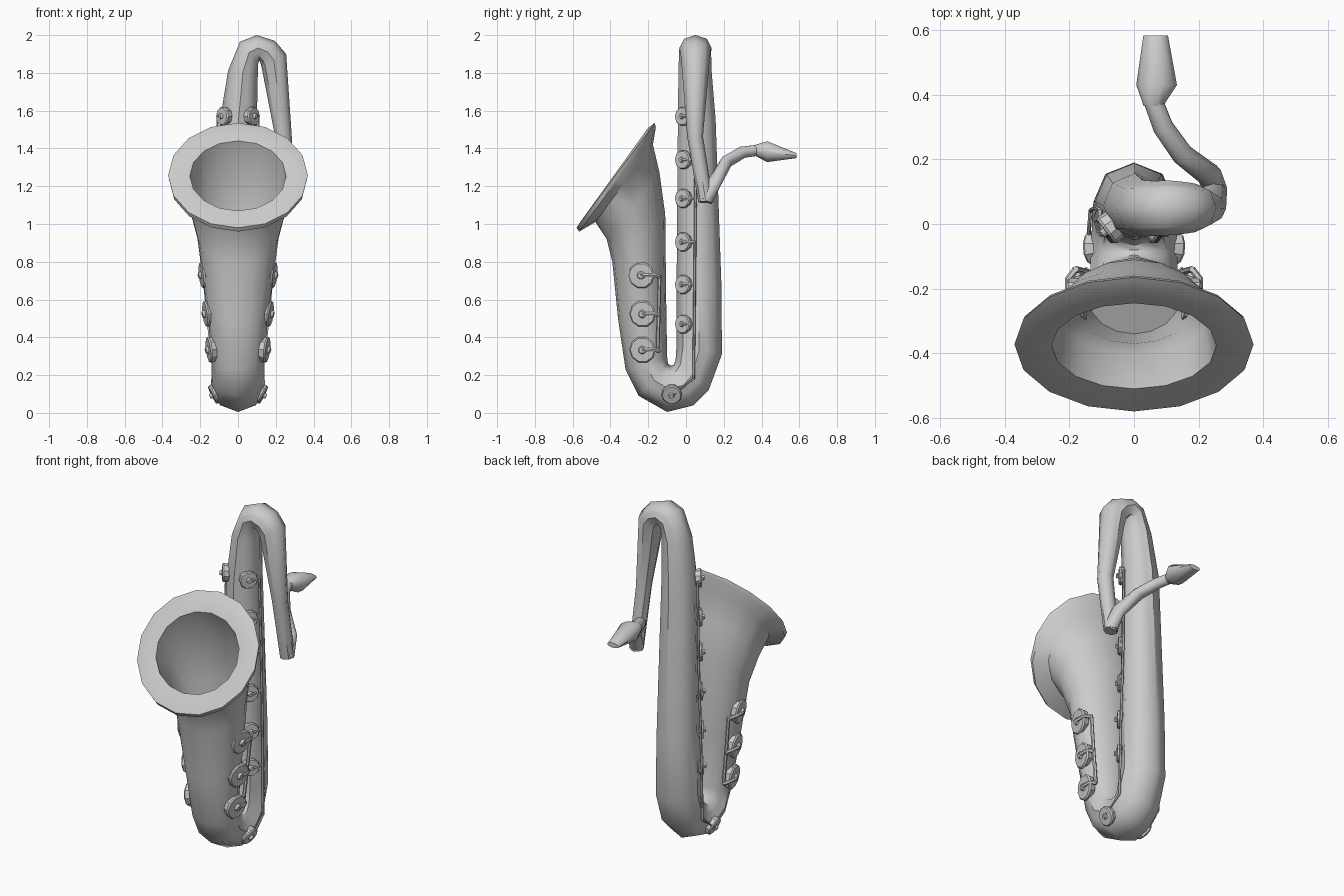
import bpy, bmesh
from math import cos, sin, pi, radians
from mathutils import Vector as V

cube = bpy.data.objects.get("Cube")
if cube:
    bpy.data.objects.remove(cube, do_unlink=True)

grey = bpy.data.materials.new("plain grey")
grey.use_nodes = True
grey.diffuse_color = (0.6, 0.6, 0.6, 1)
grey.node_tree.nodes["Principled BSDF"].inputs["Base Color"].default_value = (0.6, 0.6, 0.6, 1)


def loft(name, rings, sides, angle=45):
    """Skin rings of (centre, u axis, v axis, flat); flat makes every second corner a mid-edge."""
    bm = bmesh.new()
    loops = []
    for c, u, v, flat in rings:
        loop = []
        for i in range(sides):
            a = 2 * pi * i / sides
            k = cos(2 * pi / sides) if flat and i % 2 else 1
            loop.append(bm.verts.new(c + (u * cos(a) + v * sin(a)) * k))
        loops.append(loop)
    for p, q in zip(loops, loops[1:]):
        for i in range(sides):
            j = (i + 1) % sides
            bm.faces.new((p[i], p[j], q[j], q[i]))
    bm.faces.new(loops[0][::-1])
    bm.faces.new(loops[-1])
    bmesh.ops.recalc_face_normals(bm, faces=bm.faces)
    mesh = bpy.data.meshes.new(name)
    bm.to_mesh(mesh)
    bm.free()
    mesh.materials.append(grey)
    ob = bpy.data.objects.new(name, mesh)
    bpy.context.collection.objects.link(ob)
    bpy.ops.object.select_all(action='DESELECT')
    ob.select_set(True)
    bpy.context.view_layer.objects.active = ob
    bpy.ops.object.shade_smooth_by_angle(angle=radians(angle))
    return ob


def tube(name, points, radii, sides=6, angle=45):
    """Round tube through points, one radius per point."""
    pts = [V(p) for p in points]
    rings = []
    for i, p in enumerate(pts):
        t = (pts[min(i + 1, len(pts) - 1)] - pts[max(i - 1, 0)]).normalized()
        ref = V((0, 0, 1)) if abs(t.z) < 0.8 else V((1, 0, 0))
        u = t.cross(ref).normalized()
        rings.append((p, u * radii[i], t.cross(u) * radii[i], False))
    return loft(name, rings, sides, angle)


# Body side profile: outer (y, z), inner (y, z), half width
horn = [
    (-.34, .50, -.125, .60, .14), (-.37, .80, -.13, 1.0, .19), (-.40, .92, -.15, 1.25, .235),
    (-.51, 1.07, -.245, 1.44, .255), (-.56, 1.01, -.20, 1.51, .325),
    (-.58, .98, -.165, 1.535, .37), (-.565, .96, -.16, 1.51, .365),
    (-.48, 1.01, -.175, 1.42, .295), (-.42, .92, -.14, 1.27, .26),
    (-.39, .80, -.11, 1.05, .215), (-.36, .50, -.105, .60, .165)]
bow = [
    (-.32, .23, -.10, .30, .135), (-.25, .09, -.095, .26, .135), (-.10, .005, -.08, .25, .135),
    (.04, .04, -.065, .255, .13), (.12, .12, -.055, .28, .13), (.19, .31, -.05, .36, .125),
    (.188, .66, -.05, .66, .12)]
rings = []
for part, flat in ((horn, False), (bow, True)):
    for ay, az, by, bz, w in part:
        a, b = V((0, ay, az)), V((0, by, bz))
        rings.append(((a + b) / 2, (a - b) / 2, V((w, 0, 0)), flat))

# Upper loop: outer (x, z), inner (x, z), centre y, half depth
crook = [
    (-.095, 1.55, .10, 1.55, .057, .10), (-.053, 1.81, .105, 1.80, .048, .088),
    (.01, 1.965, .107, 1.85, .048, .085), (.10, 2.0, .113, 1.865, .05, .085),
    (.195, 1.97, .12, 1.85, .05, .08), (.255, 1.90, .125, 1.83, .05, .075),
    (.285, 1.46, .195, 1.47, .048, .042), (.288, 1.12, .21, 1.11, .105, .04)]
for ax, az, bx, bz, y, d in crook:
    a, b = V((ax, y, az)), V((bx, y, bz))
    rings.append(((a + b) / 2, V((0, d, 0)), (b - a) / 2, True))
loft("body", rings, 16)

# Neck pipe and mouthpiece
tube("neck_pipe",
     [(.25, .10, 1.125), (.235, .15, 1.22), (.15, .215, 1.33), (.09, .30, 1.38), (.06, .38, 1.39)],
     [.04, .038, .034, .032, .03], 10)
loft("mouthpiece",
     [(V((x, y, z)), V((rx, 0, 0)), V((0, 0, rz)), False) for x, y, z, rx, rz in (
         (.06, .365, 1.39, .03, .03), (.07, .43, 1.383, .063, .058),
         (.067, .584, 1.362, .038, .014))], 10)


def key(name, pos, normal, r, side):
    """Round pad with a bevelled top and a small knob."""
    p, n = V(pos), V(normal).normalized()
    p.x *= side
    n.x *= side
    steps = ((-.02, r * .9), (.008, r), (.016, r * .9), (.017, r * .3), (.03, r * .22))
    tube(name, [p + n * h for h, _ in steps], [s for _, s in steps], 10, 30)
    return p + n * .024


def rod(name, points, r):
    tube(name, points, [r] * len(points), 6)


for side, label in ((1, "left"), (-1, "right")):
    # Large keys on the horn
    for i, (x, y, z) in enumerate(((.18, -.235, .73), (.16, -.228, .525), (.142, -.228, .335))):
        hub = key(f"{label}_horn_key_{i}", (x, y, z), (1, -.2, -.12), .072, side)
        rod(f"{label}_horn_arm_{i}", [hub, (hub.x, -.17, z), (side * x, -.14, z - .01)], .011)
    rod(f"{label}_horn_rod", [(side * .18, -.14, .73), (side * .16, -.145, .52),
                              (side * .14, -.15, .33)], .01)
    # Small keys up the straight tube
    for i, z in enumerate((.47, .68, .905, 1.135, 1.34, 1.57)):
        x = .088 - .012 * (z - .47)
        hub = key(f"{label}_tube_key_{i}", (x, -.012, z), (1, -.75, 0), .052, side)
        rod(f"{label}_tube_arm_{i}", [hub, (hub.x + side * .012, .02, z),
                                      (side * (x + .03), .045, z)], .008)
    # Bottom key and long rod
    hub = key(f"{label}_bow_key", (.122, -.075, .10), (1, -.1, -.5), .055, side)
    rod(f"{label}_tube_rod", [(side * .108, .045, 1.57), (side * .118, .05, 1.1),
                              (side * .13, .045, .6), (side * .135, .04, .18), hub], .007)
